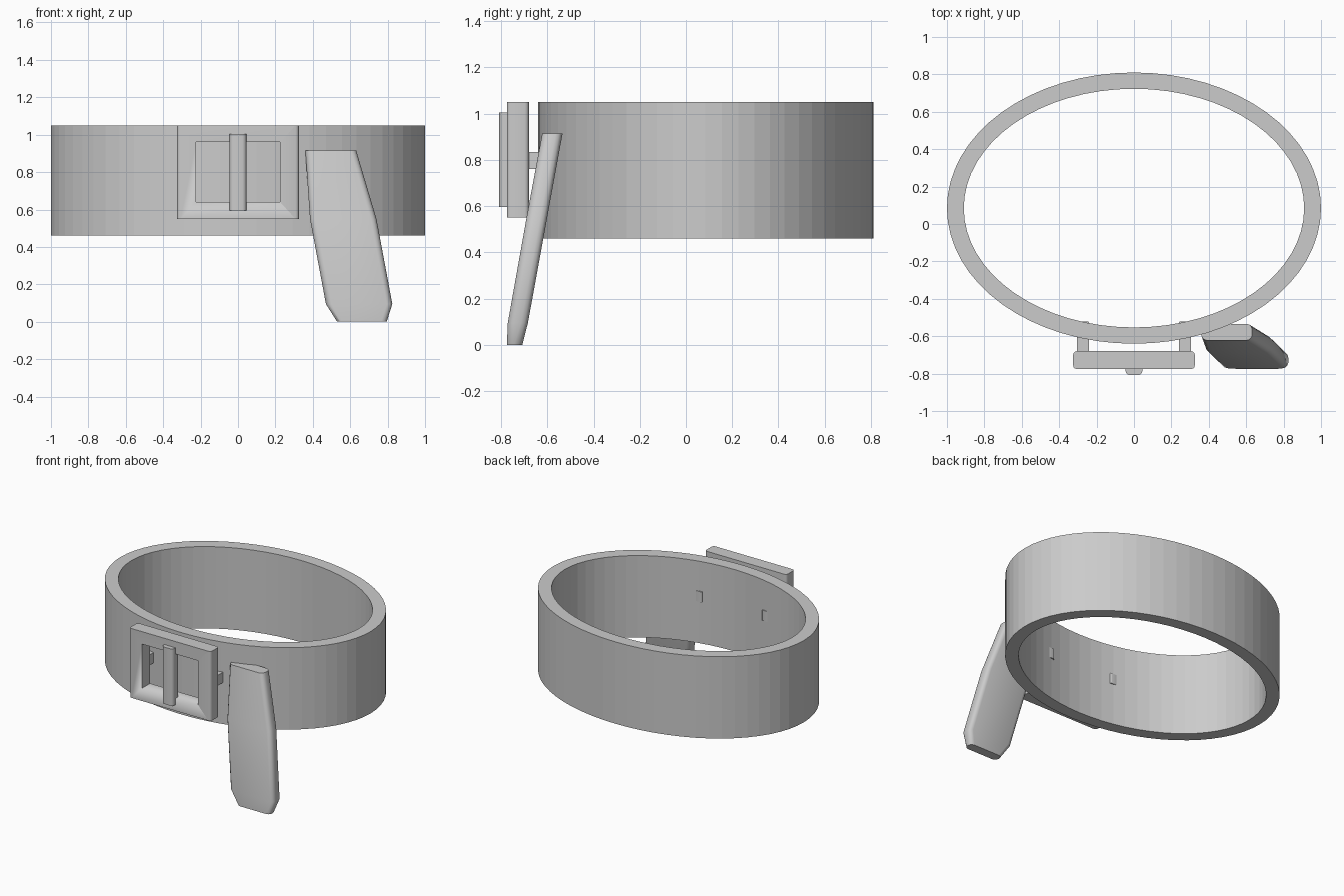
import bpy, bmesh, math

if "Cube" in bpy.data.objects:
    bpy.data.objects.remove(bpy.data.objects["Cube"])

grey = bpy.data.materials.new("plain_grey")
grey.diffuse_color = (0.6, 0.6, 0.6, 1)
grey.use_nodes = True
grey.node_tree.nodes["Principled BSDF"].inputs["Base Color"].default_value = grey.diffuse_color


def make_object(name, bm, smooth=False):
    bmesh.ops.recalc_face_normals(bm, faces=bm.faces)
    mesh = bpy.data.meshes.new(name)
    bm.to_mesh(mesh)
    bm.free()
    mesh.materials.append(grey)
    obj = bpy.data.objects.new(name, mesh)
    bpy.context.collection.objects.link(obj)
    if smooth:
        bpy.ops.object.select_all(action='DESELECT')
        obj.select_set(True)
        bpy.context.view_layer.objects.active = obj
        bpy.ops.object.shade_smooth_by_angle(angle=math.radians(32))
    return obj


def rounded_rect(x0, x1, y0, y1, z, r, seg=3):
    """Horizontal rectangle with rounded corners."""
    pts = []
    corners = [(x1 - r, y1 - r), (x0 + r, y1 - r), (x0 + r, y0 + r), (x1 - r, y0 + r)]
    for q, (cx, cy) in enumerate(corners):
        for i in range(seg + 1):
            a = math.pi / 2 * (q + i / seg)
            pts.append((cx + r * math.cos(a), cy + r * math.sin(a), z))
    return pts


def loft(name, sections, smooth=True):
    """Join stacked sections and cap both ends."""
    bm = bmesh.new()
    rings = [[bm.verts.new(p) for p in s] for s in sections]
    n = len(rings[0])
    for a, b in zip(rings, rings[1:]):
        for i in range(n):
            j = (i + 1) % n
            bm.faces.new((a[i], a[j], b[j], b[i]))
    bm.faces.new(rings[0])
    bm.faces.new(rings[-1])
    return make_object(name, bm, smooth)


def block(name, x0, x1, y0, y1, z0, z1, r):
    return loft(name, [rounded_rect(x0, x1, y0, y1, z, r) for z in (z0, z1)])


# Oval band: rectangular wall swept round an ellipse
bm = bmesh.new()
N = 64
wall = [(1.0, 0.725, 0.46), (1.0, 0.725, 1.05), (0.91, 0.638, 1.05), (0.91, 0.638, 0.46)]
rings = [[bm.verts.new((rx * math.cos(2 * math.pi * i / N),
                        0.085 + ry * math.sin(2 * math.pi * i / N), z))
          for i in range(N)] for rx, ry, z in wall]
for k in range(4):
    a, b = rings[k], rings[(k + 1) % 4]
    for i in range(N):
        j = (i + 1) % N
        bm.faces.new((a[i], a[j], b[j], b[i]))
make_object("band", bm)

# Buckle frame with a rectangular window
frame = block("buckle_frame", -0.325, 0.325, -0.775, -0.68, 0.55, 1.05, 0.018)
cutter = block("window_cutter", -0.225, 0.225, -0.9, -0.6, 0.64, 0.96, 0.0005)
cutter.hide_render = True
cutter.hide_viewport = True
cut = frame.modifiers.new("window", 'BOOLEAN')
cut.operation = 'DIFFERENCE'
cut.solver = 'EXACT'
cut.object = cutter

# Upright buckle prong
block("buckle_prong", -0.045, 0.045, -0.808, -0.735, 0.595, 1.005, 0.022)

# Pins joining the buckle to the band
for side, s in (("left", -1), ("right", 1)):
    xs = sorted((s * 0.24, s * 0.305))
    block(side + "_pin", xs[0], xs[1], -0.685, -0.52, 0.76, 0.835, 0.008)

# Hanging strap end: z, left, right, front, back
strap = [(0.0, 0.53, 0.795, -0.775, -0.708),
         (0.095, 0.47, 0.825, -0.771, -0.684),
         (0.55, 0.385, 0.74, -0.69, -0.601),
         (0.915, 0.36, 0.632, -0.622, -0.534)]
loft("strap_end", [rounded_rect(x0, x1, y0, y1, z, 0.03) for z, x0, x1, y0, y1 in strap])
